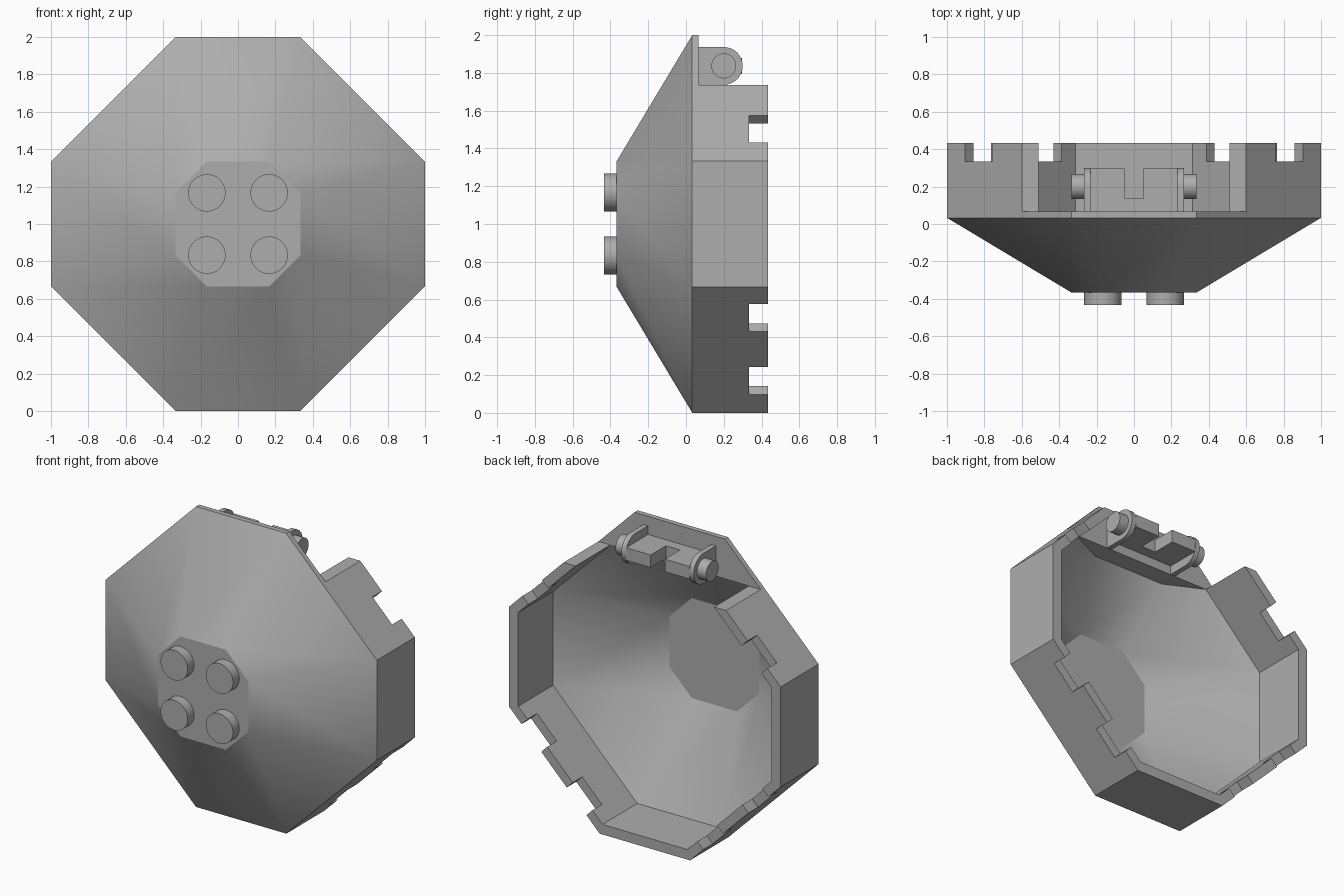
import bpy, bmesh, math
from mathutils import Matrix, Vector

cube = bpy.data.objects.get("Cube")
if cube:
    bpy.data.objects.remove(cube, do_unlink=True)

grey = bpy.data.materials.new("mid grey")
grey.use_nodes = True
grey.diffuse_color = (0.42, 0.42, 0.42, 1)
grey.node_tree.nodes["Principled BSDF"].inputs["Base Color"].default_value = grey.diffuse_color


def finish(name, bm):
    bmesh.ops.recalc_face_normals(bm, faces=bm.faces)
    mesh = bpy.data.meshes.new(name)
    bm.to_mesh(mesh)
    bm.free()
    mesh.materials.append(grey)
    ob = bpy.data.objects.new(name, mesh)
    bpy.context.collection.objects.link(ob)
    return ob


def smooth(ob, degrees):
    bpy.ops.object.select_all(action='DESELECT')
    ob.select_set(True)
    bpy.context.view_layer.objects.active = ob
    bpy.ops.object.shade_smooth_by_angle(angle=math.radians(degrees))


def octagon(a, b):
    """Octagon in the xz plane with corners (a, b) and (b, a)."""
    return [(a, b), (b, a), (b, -a), (a, -b), (-a, -b), (-b, -a), (-b, a), (-a, b)]


def loft(name, rings):
    """Skin stacked (y, outline) rings and cap both ends."""
    bm = bmesh.new()
    loops = [[bm.verts.new((x, y, z + 1)) for x, z in pts] for y, pts in rings]
    for lo, hi in zip(loops, loops[1:]):
        n = len(lo)
        for i in range(n):
            bm.faces.new((lo[i], lo[(i + 1) % n], hi[(i + 1) % n], hi[i]))
    bm.faces.new(loops[0])
    bm.faces.new(loops[-1])
    return finish(name, bm)


def box(name, x0, x1, y0, y1, z0, z1, turn=0):
    bm = bmesh.new()
    bmesh.ops.create_cube(bm, size=1)
    centre = Vector(((x0 + x1) / 2, (y0 + y1) / 2, (z0 + z1) / 2))
    m = (Matrix.Translation(centre) @ Matrix.Rotation(turn, 4, 'Y')
         @ Matrix.Diagonal((x1 - x0, y1 - y0, z1 - z0, 1)))
    bmesh.ops.transform(bm, matrix=m, verts=bm.verts)
    return finish(name, bm)


def cylinder(name, centre, radius, depth, axis):
    bm = bmesh.new()
    bmesh.ops.create_cone(bm, cap_ends=True, segments=40, radius1=radius,
                          radius2=radius, depth=depth)
    m = Matrix.Translation(centre) @ Matrix.Rotation(math.pi / 2, 4, axis)
    bmesh.ops.transform(bm, matrix=m, verts=bm.verts)
    ob = finish(name, bm)
    smooth(ob, 30)
    return ob


def cut(ob, cutters):
    """Subtract the cutters, bake the result and drop the cutters."""
    for c in cutters:
        c.hide_render = True
        mod = ob.modifiers.new("cut", 'BOOLEAN')
        mod.operation = 'DIFFERENCE'
        mod.solver = 'EXACT'
        mod.object = c
    graph = bpy.context.evaluated_depsgraph_get()
    baked = bpy.data.meshes.new_from_object(ob.evaluated_get(graph))
    ob.modifiers.clear()
    ob.data = baked
    for c in cutters:
        bpy.data.objects.remove(c, do_unlink=True)


# Hollow eight-sided dish: cone, rim wall and open back
FRONT, RIM, LIP, BACK, TOP = -0.367, 0.033, 0.067, 0.433, 1.735
small, large, inner = octagon(0.167, 0.333), octagon(0.333, 1), octagon(0.312, 0.933)
dish = loft("dish", [(FRONT, small), (RIM, large), (BACK, large)])
cavity = loft("cavity", [(FRONT + 0.067, small), (LIP, inner), (BACK + 0.1, inner)])
cut(cavity, [box("top_fill", -1.5, 1.5, -1, 1, TOP, 2.5)])
cutters = [cavity, box("top_gap", -0.8, 0.8, LIP, 1, TOP, 2.5)]

# Square notches in the back edge of the diagonal walls
for side in (-1, 1):
    for x, z in ((0.83, 1.503), (0.836, 0.503), (0.503, 0.17)):
        turn = math.radians(-45 if z > 1 else 45) * side
        cutters.append(box("notch", side * x - 0.15, side * x + 0.15, 0.333, 0.6,
                           z - 0.1025, z + 0.1025, turn))
cut(dish, cutters)
smooth(dish, 28)

# Four round studs on the front face
for x in (-1, 1):
    for z in (-1, 1):
        cylinder("front_stud", (x / 6, FRONT - 0.03, 1 + z / 6), 0.1, 0.074, 'X')

# Hinge: rounded ears, side pins and a slotted bar
HY, HZ, R = 0.2, 1.837, 0.1
for side in (-1, 1):
    bm = bmesh.new()
    arc = [(HY + R * math.sin(t * math.pi / 16), HZ + R * math.cos(t * math.pi / 16))
           for t in range(17)]
    outline = [(LIP - 0.01, HZ + R)] + arc + [(LIP - 0.01, HZ - R)]
    face = bm.faces.new([bm.verts.new((side * 0.233, y, z)) for y, z in outline])
    out = bmesh.ops.extrude_face_region(bm, geom=[face])["geom"]
    bmesh.ops.translate(bm, vec=(side * 0.034, 0, 0),
                        verts=[v for v in out if isinstance(v, bmesh.types.BMVert)])
    smooth(finish("hinge_ear", bm), 30)
    cylinder("hinge_pin", (side * 0.295, HY, HZ), 0.066, 0.077, 'Y')

bar = box("hinge_bar", -0.235, 0.235, LIP - 0.01, 0.297, HZ - 0.042, HZ + 0.042)
cut(bar, [box("bar_slot", -0.052, 0.052, 0.137, 0.5, HZ - 0.2, HZ + 0.2)])
